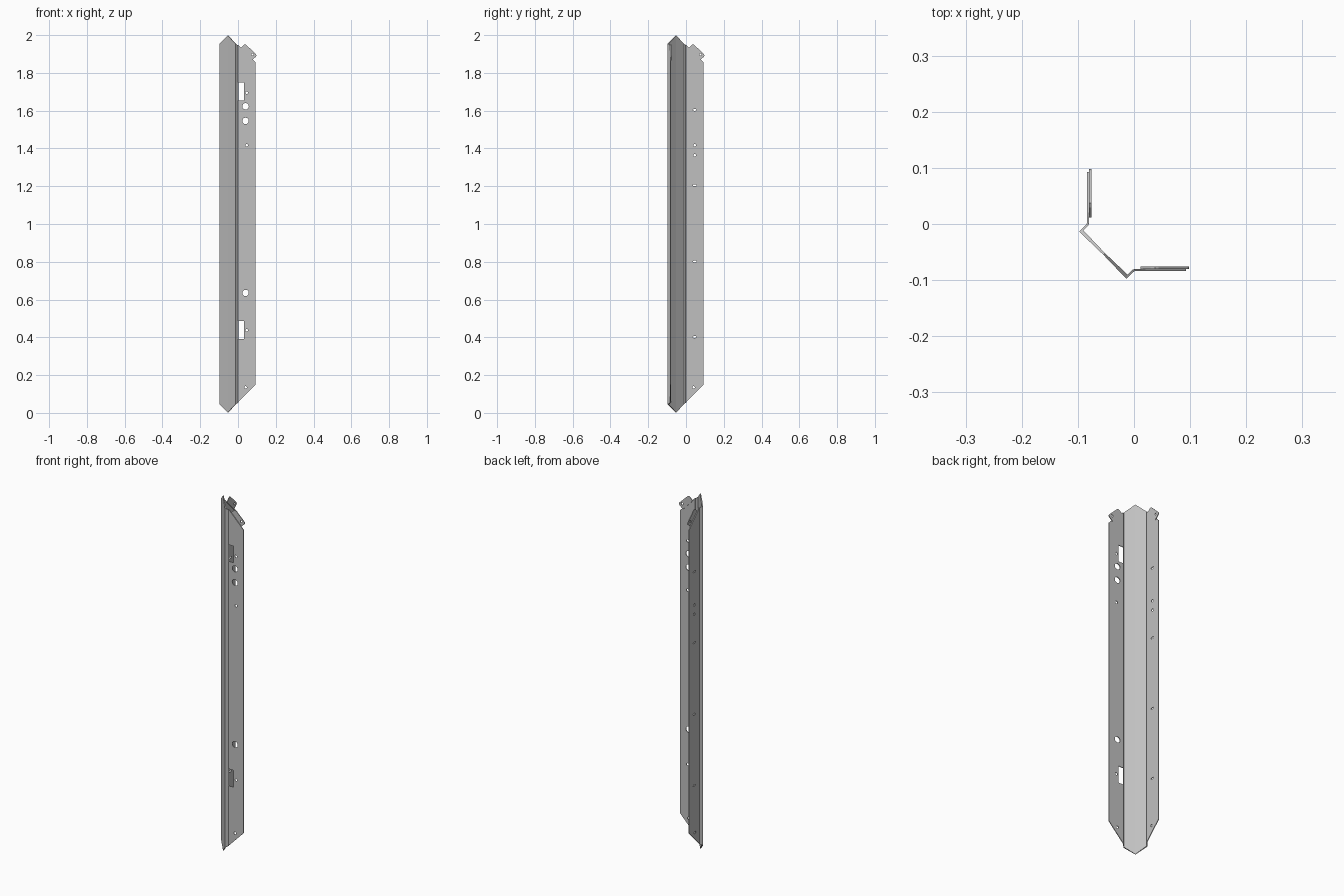
import bpy, bmesh, math
from mathutils import Matrix

cube = bpy.data.objects.get("Cube")
if cube:
    bpy.data.objects.remove(cube, do_unlink=True)

THICK = 0.004
FLANGE = -0.082      # centre plane of each flange
TAB = FLANGE + THICK

steel = bpy.data.materials.new("grey steel")
steel.use_nodes = True
grey = (0.53, 0.53, 0.53, 1)
steel.diffuse_color = grey
steel.node_tree.nodes["Principled BSDF"].inputs["Base Color"].default_value = grey


def add_object(name, mesh):
    obj = bpy.data.objects.new(name, mesh)
    bpy.context.collection.objects.link(obj)
    mesh.materials.clear()
    mesh.materials.append(steel)
    return obj


def hole(u, z, ru, rz=None, sides=20):
    rz = rz or ru
    steps = [2 * math.pi * i / sides for i in range(sides)]
    return [(u + ru * math.cos(a), z + rz * math.sin(a)) for a in steps]


def front_plane(offset):
    return Matrix(((1, 0, 0, 0), (0, 0, -1, offset), (0, 1, 0, 0), (0, 0, 0, 1)))


def right_plane(offset):
    return Matrix(((0, 0, 1, offset), (1, 0, 0, 0), (0, 1, 0, 0), (0, 0, 0, 1)))


def plate(name, loops, matrix):
    """Flat sheet from an outline followed by its holes."""
    curve = bpy.data.curves.new(name, "CURVE")
    curve.dimensions = "2D"
    curve.fill_mode = "BOTH"
    curve.extrude = THICK / 2
    for loop in loops:
        spline = curve.splines.new("POLY")
        spline.points.add(len(loop) - 1)
        for point, (u, v) in zip(spline.points, loop):
            point.co = (u, v, 0, 1)
        spline.use_cyclic_u = True
    temp = bpy.data.objects.new(name + "_outline", curve)
    bpy.context.collection.objects.link(temp)
    bpy.context.view_layer.update()
    graph = bpy.context.evaluated_depsgraph_get()
    mesh = bpy.data.meshes.new_from_object(temp.evaluated_get(graph))
    bpy.data.objects.remove(temp, do_unlink=True)
    bpy.data.curves.remove(curve)
    mesh.transform(matrix)
    bm = bmesh.new()
    bm.from_mesh(mesh)
    bmesh.ops.remove_doubles(bm, verts=bm.verts, dist=0.00001)
    bmesh.ops.recalc_face_normals(bm, faces=bm.faces)
    for face in bm.faces:
        face.smooth = False
    bm.to_mesh(mesh)
    bm.free()
    mesh.name = name
    return add_object(name, mesh)


# Bent spine: pointed diagonal panel with a narrow lip on both sides
profile = [(FLANGE, 0, 0.055), (-0.094, -0.0125, 0.045), (-0.0533, -0.0533, 0.002),
           (-0.0125, -0.094, 0.045), (0, FLANGE, 0.055)]
bm = bmesh.new()
columns = [(bm.verts.new((x, y, z)), bm.verts.new((x, y, 2 - z))) for x, y, z in profile]
for (a, b), (c, d) in zip(columns, columns[1:]):
    bm.faces.new((a, c, d, b))
mesh = bpy.data.meshes.new("corner_spine")
bm.to_mesh(mesh)
bm.free()
spine = add_object("corner_spine", mesh)
solid = spine.modifiers.new("sheet", "SOLIDIFY")
solid.thickness = THICK
solid.offset = 0
solid.use_even_offset = True

# Front flange with two edge windows, cable holes and screw holes
ends = [(0, 0.055), (0.093, 0.15), (0.093, 1.855), (0, 1.948)]
windows = []
for low, high in ((1.655, 1.748), (0.392, 0.487)):
    windows += [(0, high), (0.032, high), (0.032, low), (0, low)]
front_holes = [hole(0.04, z, 0.017) for z in (1.623, 1.546, 0.635)]
front_holes += [hole(0.046, z, 0.007) for z in (1.695, 1.417, 0.437)]
front_holes.append(hole(0.04, 0.135, 0.007))
plate("front_flange", [ends + windows] + front_holes, front_plane(FLANGE))

# Right flange with slots and screw holes
right_holes = [hole(0.046, z, 0.01, 0.005) for z in (1.604, 1.205, 0.802, 0.402)]
right_holes += [hole(0.046, z, 0.007) for z in (1.417, 1.364)]
right_holes.append(hole(0.04, 0.135, 0.007))
plate("right_flange", [ends] + right_holes, right_plane(FLANGE))

# Offset mounting tabs behind the sloping top edges
tab = [(0.012, 1.93), (0.029, 1.947), (0.037, 1.951), (0.044, 1.948),
       (0.095, 1.899), (0.098, 1.892), (0.095, 1.886), (0.073, 1.866)]
tab_loops = [tab, hole(0.077, 1.897, 0.006)]
plate("front_tab", tab_loops, front_plane(TAB))
plate("right_tab", tab_loops, right_plane(TAB))
